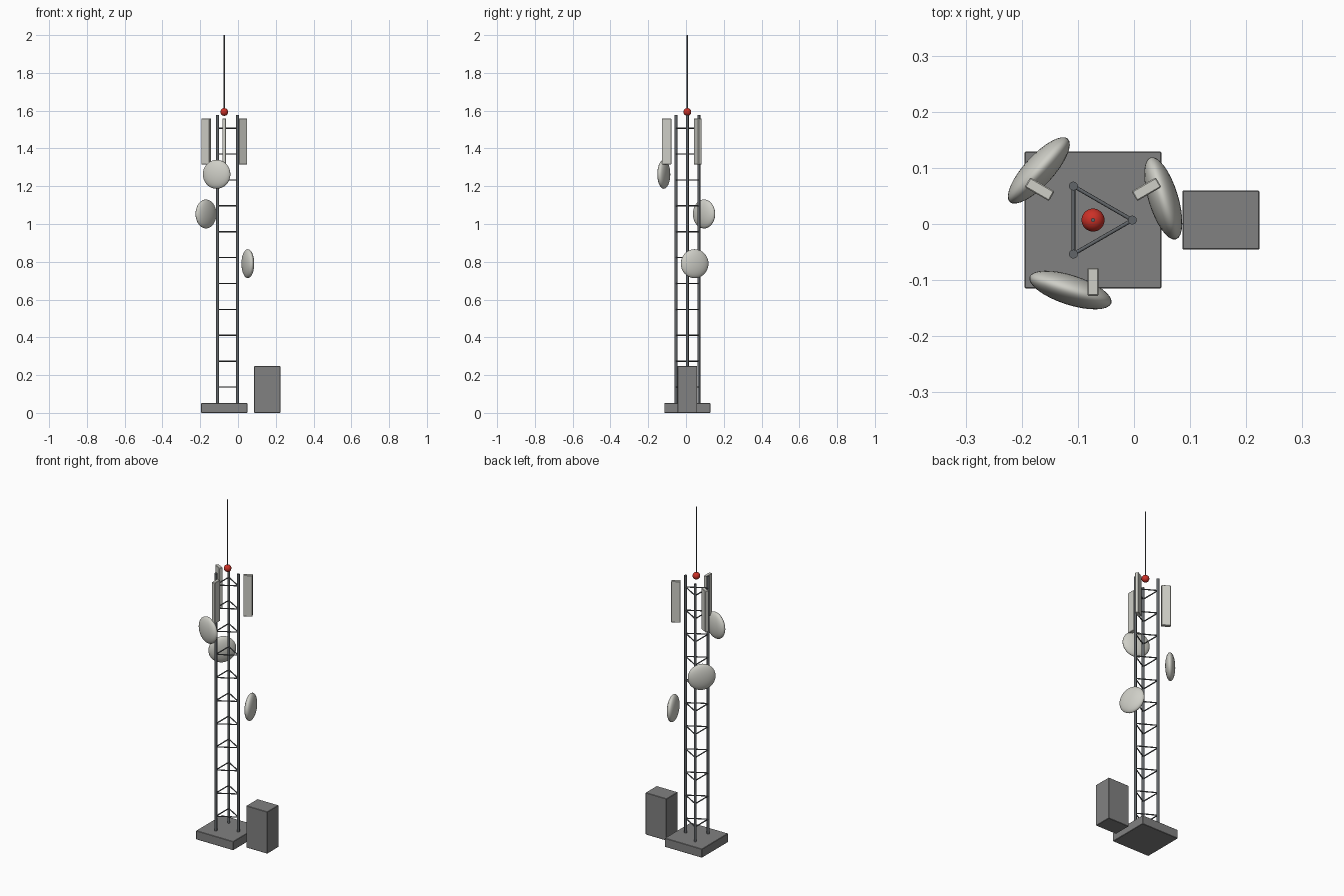
import bpy
import math
from mathutils import Vector

if "Cube" in bpy.data.objects:
    bpy.data.objects.remove(bpy.data.objects["Cube"], do_unlink=True)


def material(name, color):
    m = bpy.data.materials.new(name)
    m.use_nodes = True
    m.diffuse_color = (*color, 1)
    m.node_tree.nodes["Principled BSDF"].inputs["Base Color"].default_value = (*color, 1)
    return m


CONCRETE = material("concrete grey", (0.22, 0.22, 0.22))
STEEL = material("dark steel", (0.12, 0.13, 0.14))
WHITE = material("off white", (0.62, 0.62, 0.57))
RED = material("beacon red", (0.6, 0.03, 0.02))

CENTRE = Vector((-0.073, 0.007, 0))


def around(angle, radius, z):
    """Point on a circle about the tower axis."""
    return CENTRE + Vector((radius * math.cos(angle), radius * math.sin(angle), z))


def finish(name, mat):
    ob = bpy.context.object
    ob.name = name
    ob.data.materials.append(mat)
    return ob


def box(name, centre, size, mat, turn=0, bevel=0.002):
    bpy.ops.mesh.primitive_cube_add(size=1, location=centre, rotation=(0, 0, turn))
    ob = finish(name, mat)
    ob.scale = size
    bpy.ops.object.transform_apply(location=False, rotation=False, scale=True)
    mod = ob.modifiers.new("soft edges", "BEVEL")
    mod.width = bevel
    mod.segments = 1
    return ob


def rod(name, a, b, radius, mat, sides=10):
    d = b - a
    bpy.ops.mesh.primitive_cylinder_add(vertices=sides, radius=radius, depth=d.length,
                                        location=(a + b) / 2)
    ob = finish(name, mat)
    ob.rotation_euler = d.to_track_quat("Z", "Y").to_euler()
    bpy.ops.object.shade_smooth_by_angle(angle=math.radians(50))
    return ob


def ball(name, centre, size, mat, turn=0):
    bpy.ops.mesh.primitive_uv_sphere_add(segments=32, ring_count=20, radius=1,
                                         location=centre, rotation=(0, 0, turn))
    ob = finish(name, mat)
    ob.scale = size
    bpy.ops.object.shade_smooth()
    return ob


# Ground slab and equipment cabinet
box("base_slab", CENTRE + Vector((0, 0, 0.026)), (0.244, 0.244, 0.052), CONCRETE)
box("equipment_cabinet", (0.155, 0.007, 0.124), (0.138, 0.105, 0.248), CONCRETE)

# Three legs
leg_angles = [math.radians(a) for a in (0, 120, 240)]
for i, a in enumerate(leg_angles):
    rod(f"tower_leg_{i + 1}", around(a, 0.07, 0.05), around(a, 0.07, 1.577), 0.008, STEEL, 12)

# Triangular rings of braces between the legs
for level in range(1, 12):
    z = 0.137 * level
    for i, a in enumerate(leg_angles):
        b = leg_angles[(i + 1) % 3]
        rod(f"brace_{level}_{i + 1}", around(a, 0.07, z), around(b, 0.07, z), 0.0033, STEEL, 8)

# Upright panel antennas near the top
for i, deg in enumerate((30, 150, 270)):
    a = math.radians(deg)
    box(f"panel_antenna_{i + 1}", around(a, 0.11, 1.437), (0.05, 0.02, 0.244), WHITE, a)

# Lens-shaped dishes, each facing outwards
for i, (a, z) in enumerate(((0.3, 0.79), (2.4, 1.053), (4.4, 1.263))):
    ball(f"dish_{i + 1}", around(a, 0.131, z), (0.0265, 0.0765, 0.0765), WHITE, a)

# Beacon and whip mast
ball("beacon", CENTRE + Vector((0, 0, 1.593)), (0.0205,) * 3, RED)
rod("whip_mast", CENTRE + Vector((0, 0, 1.58)), CENTRE + Vector((0, 0, 2)), 0.0035, STEEL)
